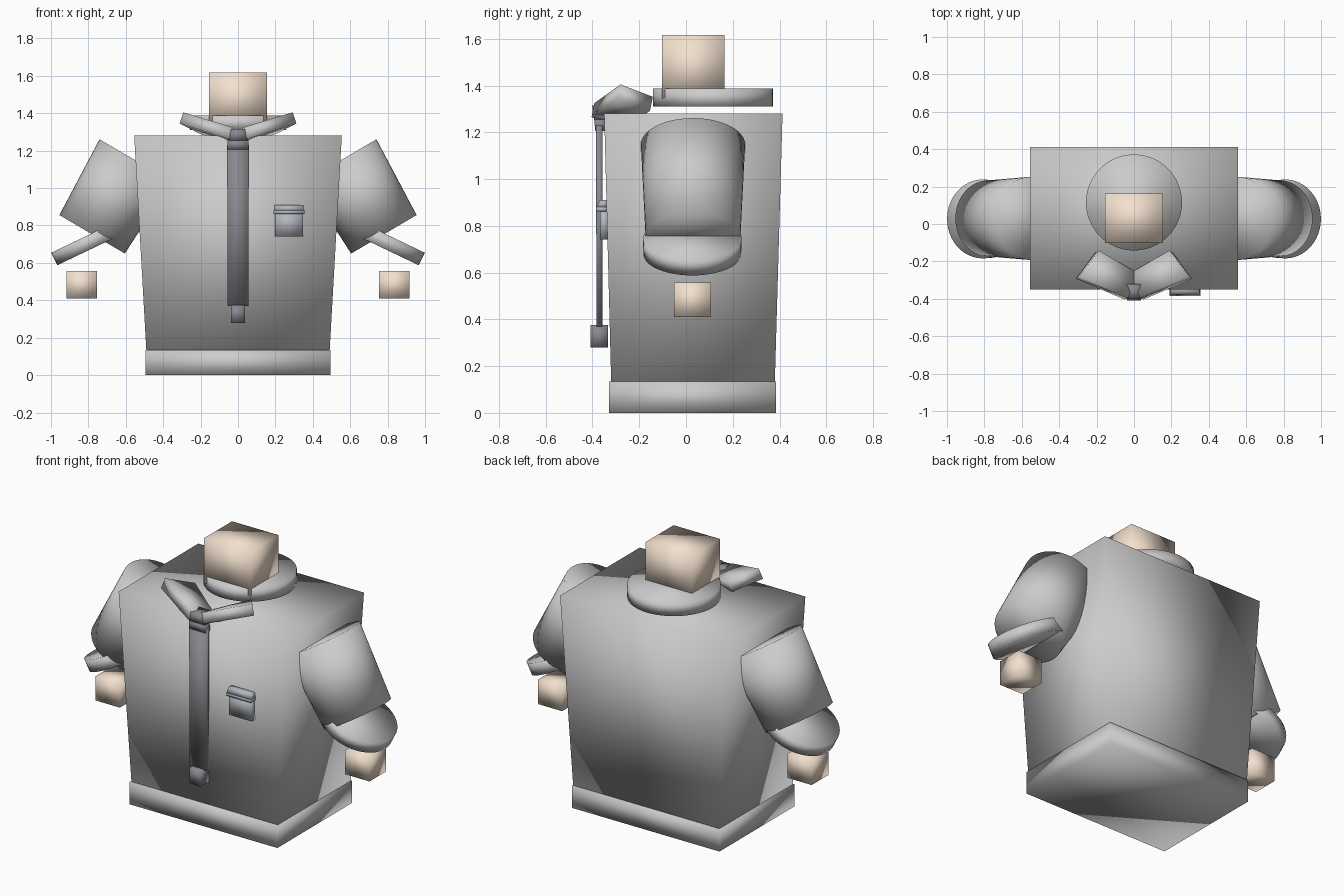
import bpy, bmesh, math
from mathutils import Vector, Matrix

if "Cube" in bpy.data.objects:
    bpy.data.objects.remove(bpy.data.objects["Cube"])


def material(name, rgb):
    m = bpy.data.materials.new(name)
    m.diffuse_color = (*rgb, 1)
    m.use_nodes = True
    m.node_tree.nodes["Principled BSDF"].inputs["Base Color"].default_value = m.diffuse_color
    return m


SKIN = material("skin", (0.90, 0.75, 0.62))
DARK = material("dark_cloth", (0.25, 0.25, 0.27))
SLATE = material("slate_cloth", (0.45, 0.47, 0.52))


def finish(name, bm, mat=None, side=1):
    """Turn a bmesh into a smooth-shaded object, optionally mirrored in x."""
    if side < 0:
        bmesh.ops.scale(bm, vec=(-1, 1, 1), verts=bm.verts)
    bmesh.ops.recalc_face_normals(bm, faces=bm.faces)
    for f in bm.faces:
        f.smooth = True
    me = bpy.data.meshes.new(name)
    bm.to_mesh(me)
    bm.free()
    ob = bpy.data.objects.new(name, me)
    bpy.context.collection.objects.link(ob)
    if mat:
        me.materials.append(mat)
    return ob


def prism(name, lower, upper, mat=None, side=1):
    """Solid between two four-point loops."""
    bm = bmesh.new()
    a = [bm.verts.new(p) for p in lower]
    b = [bm.verts.new(p) for p in upper]
    bm.faces.new(a)
    bm.faces.new(b)
    for i in range(4):
        j = (i + 1) % 4
        bm.faces.new((a[i], a[j], b[j], b[i]))
    return finish(name, bm, mat, side)


def rect(x0, x1, y0, y1, z):
    return [(x0, y0, z), (x1, y0, z), (x1, y1, z), (x0, y1, z)]


def box(name, x, y, z, mat=None, side=1):
    return prism(name, rect(*x, *y, z[0]), rect(*x, *y, z[1]), mat, side)


def cone(name, start, end, r1, r2, side=1):
    """Round, optionally tapered, solid between two points."""
    start, end = Vector(start), Vector(end)
    d = end - start
    bm = bmesh.new()
    mat = Matrix.Translation((start + end) / 2) @ d.to_track_quat('Z', 'Y').to_matrix().to_4x4()
    bmesh.ops.create_cone(bm, cap_ends=True, segments=48, radius1=r1, radius2=r2,
                          depth=d.length, matrix=mat)
    return finish(name, bm, None, side)


# Torso and waistband
prism("torso", rect(-0.49, 0.49, -0.32, 0.38, 0.13), rect(-0.555, 0.555, -0.35, 0.413, 1.28))
box("waistband", (-0.495, 0.495), (-0.33, 0.386), (0, 0.135))

# Collar stand and neck
cone("collar_stand", (0, 0.115, 1.31), (0, 0.115, 1.388), 0.257, 0.257)
box("neck", (-0.155, 0.155), (-0.102, 0.164), (1.345, 1.617), SKIN)

# Mirrored sleeves, cuffs, hands and collar wings
for side, tag in ((1, "left"), (-1, "right")):
    cone(f"sleeve_{tag}", (0.78, 0.03, 0.753), (0.548, 0.03, 1.148), 0.203, 0.223, side)
    cone(f"cuff_{tag}", (0.777, 0.027, 0.678), (0.809, 0.027, 0.745), 0.209, 0.211, side)
    box(f"hand_{tag}", (0.755, 0.918), (-0.052, 0.108), (0.41, 0.557), SKIN, side)
    top = [(0.03, -0.392, 1.325), (0.292, -0.28, 1.405), (0.188, -0.142, 1.352), (-0.02, -0.262, 1.275)]
    low = [(x + 0.02, y - 0.012, z - 0.06) for x, y, z in top]
    prism(f"collar_wing_{tag}", low, top, None, side)

# Tie: knot, blade and tip
prism("tie_knot", rect(-0.055, 0.055, -0.388, -0.345, 1.205), rect(-0.055, 0.055, -0.393, -0.34, 1.255), DARK)
prism("tie_knot_top", rect(-0.055, 0.055, -0.393, -0.34, 1.255), rect(-0.036, 0.036, -0.402, -0.32, 1.315), DARK)
prism("tie_blade", rect(-0.056, 0.056, -0.383, -0.358, 0.37), rect(-0.058, 0.058, -0.385, -0.358, 1.23), DARK)
box("tie_tip", (-0.038, 0.038), (-0.409, -0.333), (0.28, 0.375), DARK)

# Chest pocket with flap
box("pocket", (0.197, 0.348), (-0.368, -0.33), (0.742, 0.875), SLATE)
box("pocket_flap", (0.191, 0.355), (-0.384, -0.33), (0.862, 0.88), SLATE)
prism("pocket_flap_top", rect(0.191, 0.355, -0.384, -0.33, 0.88),
      rect(0.196, 0.35, -0.368, -0.33, 0.91), SLATE)
